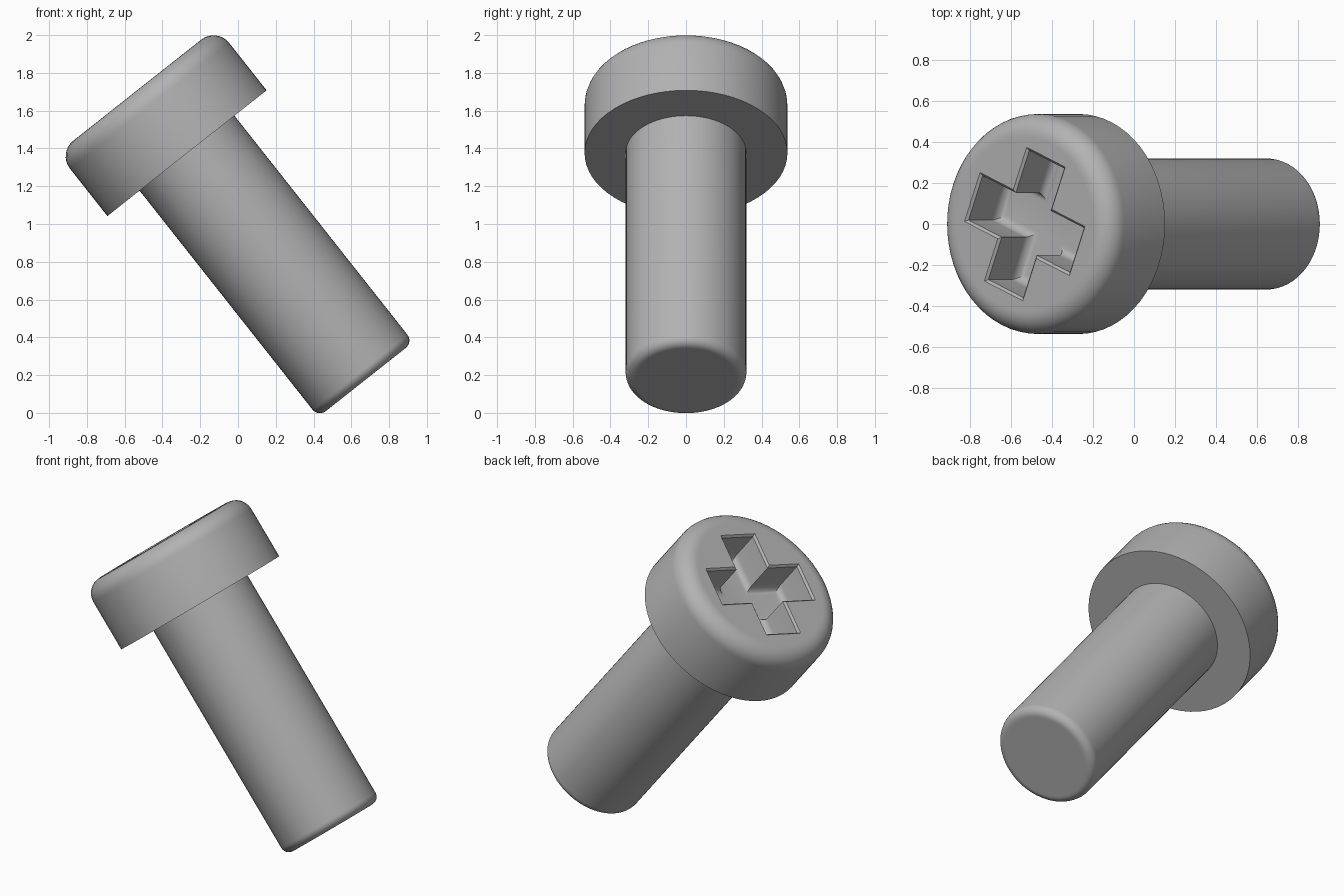
import bpy
import bmesh
from math import sin, cos, pi, radians
from mathutils import Matrix, Vector

cube = bpy.data.objects.get("Cube")
if cube:
    bpy.data.objects.remove(cube, do_unlink=True)

HEAD_R, HEAD_H, HEAD_ROUND = 0.537, 0.425, 0.105
SHAFT_R, SHAFT_L, SHAFT_ROUND = 0.32, 1.527, 0.05
ARM_L, ARM_W, DEPTH, FILLET, RIM = 0.34, 0.117, 0.235, 0.045, 0.012
SEGMENTS = 64

# Local z is the screw axis, with the underside of the head at the origin
PLACE = Matrix.Translation((-0.27, 0, 1.375)) @ Matrix.Rotation(radians(-38.3), 4, "Y")

steel = bpy.data.materials.new("grey steel")
steel.use_nodes = True
grey = (0.45, 0.45, 0.45, 1)
steel.diffuse_color = grey
steel.node_tree.nodes["Principled BSDF"].inputs["Base Color"].default_value = grey


def make_object(name, bm):
    bmesh.ops.recalc_face_normals(bm, faces=bm.faces)
    mesh = bpy.data.meshes.new(name)
    bm.to_mesh(mesh)
    bm.free()
    mesh.materials.append(steel)
    obj = bpy.data.objects.new(name, mesh)
    bpy.context.collection.objects.link(obj)
    obj.matrix_world = PLACE
    return obj


def arc(r, z, radius, start, end, steps=8):
    angles = [radians(start + (end - start) * i / steps) for i in range(steps + 1)]
    return [(r + radius * cos(a), z + radius * sin(a)) for a in angles]


def loft(name, loops):
    """Skin a stack of closed loops and cap both ends."""
    bm = bmesh.new()
    rings = [[bm.verts.new(p) for p in loop] for loop in loops]
    n = len(rings[0])
    for a, b in zip(rings, rings[1:]):
        for i in range(n):
            j = (i + 1) % n
            bm.faces.new((a[i], a[j], b[j], b[i]))
    bm.faces.new(rings[0])
    bm.faces.new(rings[-1])
    return make_object(name, bm)


def lathe(name, profile):
    turns = [2 * pi * i / SEGMENTS for i in range(SEGMENTS)]
    return loft(name, [[(r * cos(t), r * sin(t), z) for t in turns] for r, z in profile])


def cross_loop(z, grow):
    length, width = ARM_L + grow, ARM_W + grow
    points = []
    for k in range(4):
        turn = Matrix.Rotation(k * pi / 2 - radians(22), 3, "Z")
        for x, y in ((length, -width), (length, width), (width, width)):
            points.append(turn @ Vector((x, y, z)))
    return points


def smooth(obj):
    bpy.ops.object.select_all(action="DESELECT")
    obj.select_set(True)
    bpy.context.view_layer.objects.active = obj
    bpy.ops.object.shade_smooth_by_angle(angle=radians(30))


# Head: flat underside and rounded top edge
inner = HEAD_R - HEAD_ROUND
head = lathe("screw_head", [(HEAD_R, 0)]
             + arc(inner, HEAD_H - HEAD_ROUND, HEAD_ROUND, 0, 90)
             + [(inner - 0.01, HEAD_H)])

# Cross recess: chamfered rim, straight walls, filleted floor
floor = HEAD_H - DEPTH
sections = [(HEAD_H + RIM, 2 * RIM), (HEAD_H - RIM, 0)]
sections += [(z, g) for g, z in arc(-FILLET, floor + FILLET, FILLET, 0, -90, 5)]
cutter = loft("recess_cutter", [cross_loop(z, g) for z, g in sections])
cutter.hide_render = True
cut = head.modifiers.new("cross_recess", "BOOLEAN")
cut.operation = "DIFFERENCE"
cut.solver = "EXACT"
cut.object = cutter
bpy.context.view_layer.objects.active = head
bpy.ops.object.modifier_apply(modifier=cut.name)
bpy.data.objects.remove(cutter, do_unlink=True)

# Shaft: plain cylinder with a rounded tip, set slightly into the head
tip = SHAFT_R - SHAFT_ROUND
shaft = lathe("screw_shaft", [(tip - 0.01, -SHAFT_L)]
              + arc(tip, SHAFT_ROUND - SHAFT_L, SHAFT_ROUND, -90, 0)
              + [(SHAFT_R, 0.03)])

for part in (head, shaft):
    smooth(part)
